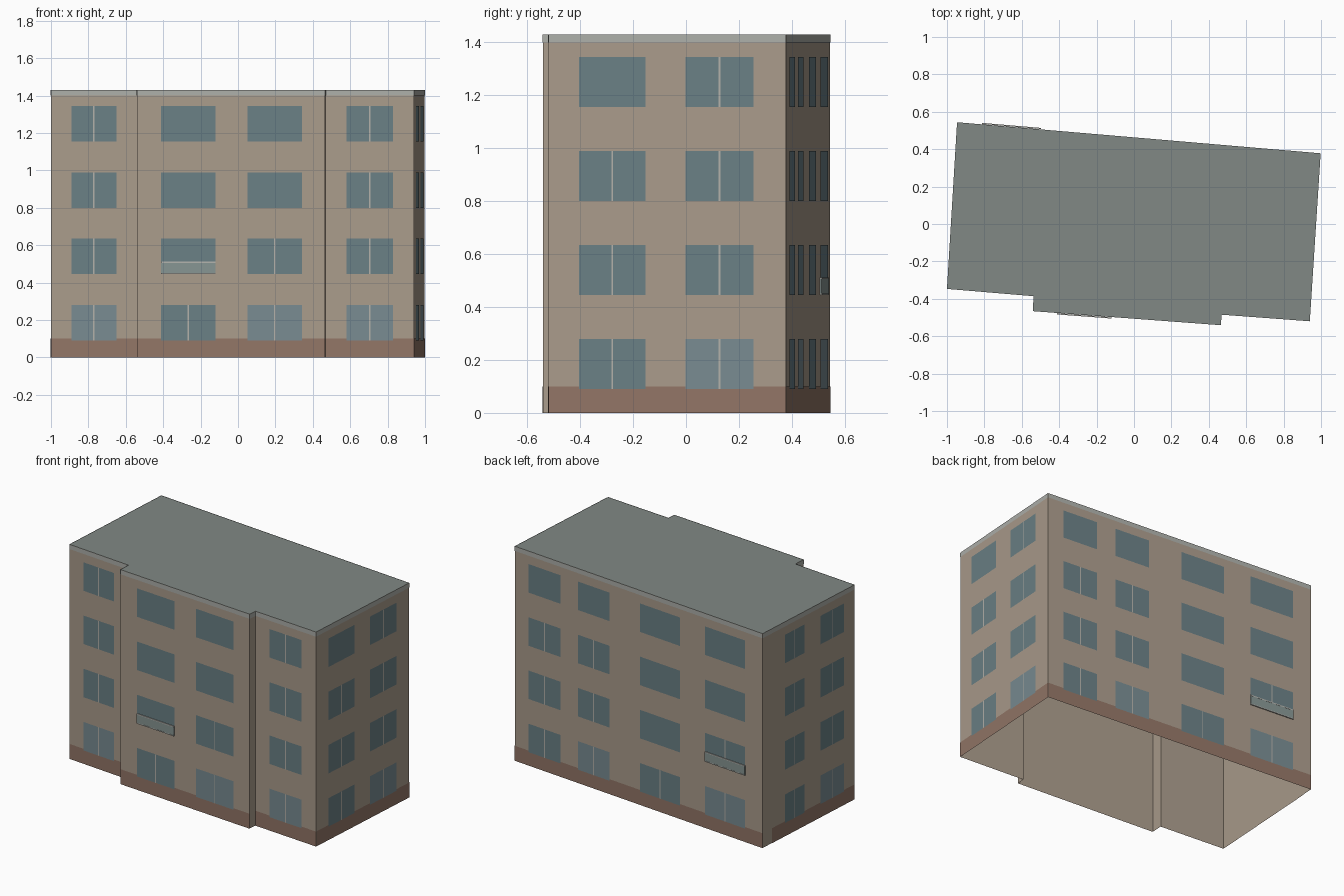
import bpy
import bmesh
from mathutils import Vector

if "Cube" in bpy.data.objects:
    bpy.data.objects.remove(bpy.data.objects["Cube"])

H, PLINTH, CORNICE = 1.43, 0.10, 1.40
SILL, WIN_H, FLOOR = 0.09, 0.19, 0.355

# Footprint, counter-clockwise from the front left corner
plan = [Vector(p) for p in [(-1.0, -0.347), (-0.537, -0.386), (-0.541, -0.466),
        (0.464, -0.541), (0.469, -0.485), (0.94, -0.52),
        (0.998, 0.378), (-0.946, 0.544)]]

# Window columns per wall: start, end (fraction of wall), then one letter per
# floor: M mullion, L lighter glass + mullion, P plain, B balcony, D balcony + mullion
columns = {
    0: [(0.237, 0.755, "LMMM")],
    2: [(0.13, 0.419, "MBPP"), (0.589, 0.878, "LMPP")],
    4: [(0.234, 0.766, "LMMM")],
    5: [(0.13, 0.408, "MMMP"), (0.578, 0.863, "LMMM")],
    6: [(0.057, 0.185, "MMMP"), (0.255, 0.383, "LMMP"),
        (0.506, 0.668, "MPPP"), (0.769, 0.931, "LDPP")],
    7: [(0.24, 0.45, "MMMM"), (0.625, 0.88, "LMMM")],
}

parts = {}


def mesh_of(name):
    return parts.setdefault(name, bmesh.new())


def wall_point(i, t, z, out):
    a, b = plan[i], plan[(i + 1) % len(plan)]
    d = (b - a).normalized()
    p = a.lerp(b, t) + Vector((d.y, -d.x)) * out
    return Vector((p.x, p.y, z))


def panel(name, i, t0, t1, z0, z1, out=0.0):
    bm = mesh_of(name)
    corners = [(t0, z0), (t1, z0), (t1, z1), (t0, z1)]
    bm.faces.new([bm.verts.new(wall_point(i, t, z, out)) for t, z in corners])


def slab(name, i, t0, t1, z0, z1, out):
    # Closed block standing proud of a wall
    bm = mesh_of(name)
    corners = [(t0, z0), (t1, z0), (t1, z1), (t0, z1)]
    back = [bm.verts.new(wall_point(i, t, z, 0.001)) for t, z in corners]
    front = [bm.verts.new(wall_point(i, t, z, out)) for t, z in corners]
    bm.faces.new(front)
    bm.faces.new(back[::-1])
    for k in range(4):
        n = (k + 1) % 4
        bm.faces.new([back[k], back[n], front[n], front[k]])


# Walls with plinth and cornice bands
for i in range(len(plan)):
    panel("walls", i, 0, 1, 0, H)
    panel("cornice", i, 0, 1, CORNICE, H, 0.002)
    if i not in (1, 3):
        panel("plinth", i, 0.1 if i == 7 else 0, 1, 0, PLINTH, 0.002)

# Flat roof
bm = mesh_of("roof")
bm.faces.new([bm.verts.new((p.x, p.y, H)) for p in plan])

# Windows, mullions and shallow balconies
for i, cols in columns.items():
    length = (plan[(i + 1) % len(plan)] - plan[i]).length
    for t0, t1, kinds in cols:
        mid, half = (t0 + t1) / 2, 0.0035 / length
        for floor, kind in enumerate(kinds):
            z0 = SILL + floor * FLOOR
            z1 = z0 + WIN_H
            panel("ground_windows" if kind == "L" else "windows", i, t0, t1, z0, z1, 0.003)
            if kind in "MLD":
                panel("mullions", i, mid - half, mid + half, z0, z1, 0.004)
            if kind in "BD":
                slab("balcony_panels", i, t0, t1, z0 + 0.006, z0 + 0.06, 0.007)
                slab("balcony_rails", i, t0, t1, z0 + 0.06, z0 + 0.067, 0.008)
                slab("balcony_floors", i, t0, t1, z0, z0 + 0.006, 0.008)

colors = {
    "walls": (0.40, 0.33, 0.26), "plinth": (0.29, 0.18, 0.135),
    "cornice": (0.42, 0.43, 0.40), "roof": (0.22, 0.25, 0.235),
    "windows": (0.145, 0.215, 0.235), "ground_windows": (0.19, 0.26, 0.285),
    "mullions": (0.45, 0.44, 0.40), "balcony_panels": (0.24, 0.30, 0.29),
    "balcony_rails": (0.45, 0.45, 0.42), "balcony_floors": (0.45, 0.45, 0.42),
}

for name, bm in parts.items():
    bmesh.ops.remove_doubles(bm, verts=bm.verts, dist=0.0001)
    mesh = bpy.data.meshes.new(name)
    bm.to_mesh(mesh)
    bm.free()
    mat = bpy.data.materials.new(name)
    mat.diffuse_color = (*colors[name], 1)
    mat.use_nodes = True
    mat.node_tree.nodes["Principled BSDF"].inputs["Base Color"].default_value = mat.diffuse_color
    mesh.materials.append(mat)
    bpy.context.collection.objects.link(bpy.data.objects.new(name, mesh))
